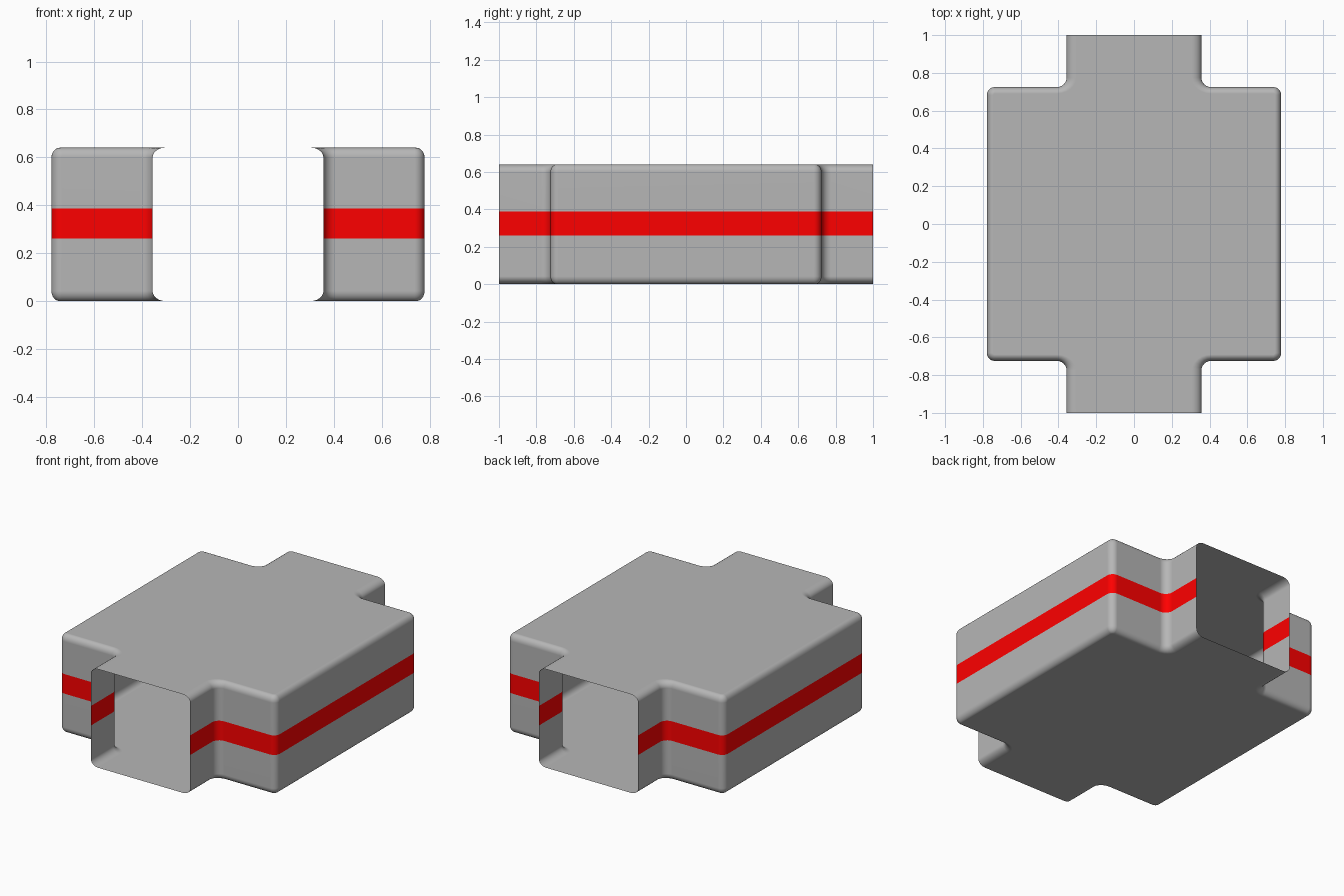
import bpy, bmesh
from math import sin, cos, pi

if "Cube" in bpy.data.objects:
    bpy.data.objects.remove(bpy.data.objects["Cube"])

HUB_X, HUB_Y, NECK_X, END_Y = 0.779, 0.725, 0.357, 1.0
HEIGHT, BAND_LOW, BAND_HIGH = 0.64, 0.26, 0.387
INNER_R, OUTER_R, SEG = 0.05, 0.042, 6
HUB_EDGE, NECK_EDGE, EDGE_Z = 0.034, 0.052, 0.042


def outline(inset):
    """Cross-shaped plan with rounded corners, anticlockwise; inset runs 0 to 1."""
    hub, neck = inset * HUB_EDGE, inset * NECK_EDGE
    quarter = [(NECK_X - neck, -END_Y)]
    for i in range(SEG + 1):      # inner corner where neck meets hub
        a = pi - i / SEG * pi / 2
        quarter.append((NECK_X + INNER_R + (INNER_R + neck) * cos(a),
                        -HUB_Y - INNER_R + (INNER_R + hub) * sin(a)))
    for i in range(SEG + 1):      # outer hub corner
        a = -pi / 2 + i / SEG * pi / 2
        r = OUTER_R - hub
        quarter.append((HUB_X - OUTER_R + r * cos(a), -HUB_Y + OUTER_R + r * sin(a)))
    right = quarter + [(x, -y) for x, y in reversed(quarter)]
    return right + [(-x, -y) for x, y in right]


def material(name, color):
    mat = bpy.data.materials.new(name)
    mat.diffuse_color = (*color, 1)
    mat.use_nodes = True
    mat.node_tree.nodes["Principled BSDF"].inputs["Base Color"].default_value = mat.diffuse_color
    return mat


def build(name, levels, mat, cap=None):
    """Loft the outline through (inset, z) levels, leaving the neck ends open."""
    bm = bmesh.new()
    rings = [[bm.verts.new((x, y, z)) for x, y in outline(d)] for d, z in levels]
    n = len(rings[0])
    for a, b in zip(rings, rings[1:]):
        for i in range(n):
            if i not in (n // 2 - 1, n - 1):
                j = i + 1
                bm.faces.new((a[i], a[j], b[j], b[i]))
    if cap == "bottom":
        bm.faces.new(rings[0][::-1])
    elif cap == "top":
        bm.faces.new(rings[-1])
    mesh = bpy.data.meshes.new(name)
    bm.to_mesh(mesh)
    bm.free()
    mesh.shade_smooth()
    mesh.materials.append(mat)
    obj = bpy.data.objects.new(name, mesh)
    bpy.context.collection.objects.link(obj)
    obj.modifiers.new("even_shading", "WEIGHTED_NORMAL")


# Rounded edge between floor and walls
edge = [(1 - sin(t), EDGE_Z * (1 - cos(t)))
        for t in (i / SEG * pi / 2 for i in range(SEG + 1))]

red = material("red_band", (1.0, 0.0, 0.0))
grey = material("dark_grey", (0.47, 0.47, 0.47))

# Lower shell with floor, red band, upper shell with roof
build("lower_shell", edge + [(0, BAND_LOW)], grey, cap="bottom")
build("wall_band", [(0, BAND_LOW), (0, BAND_HIGH)], red)
build("upper_shell", [(0, BAND_HIGH)] + [(d, HEIGHT - z) for d, z in reversed(edge)], grey, cap="top")
